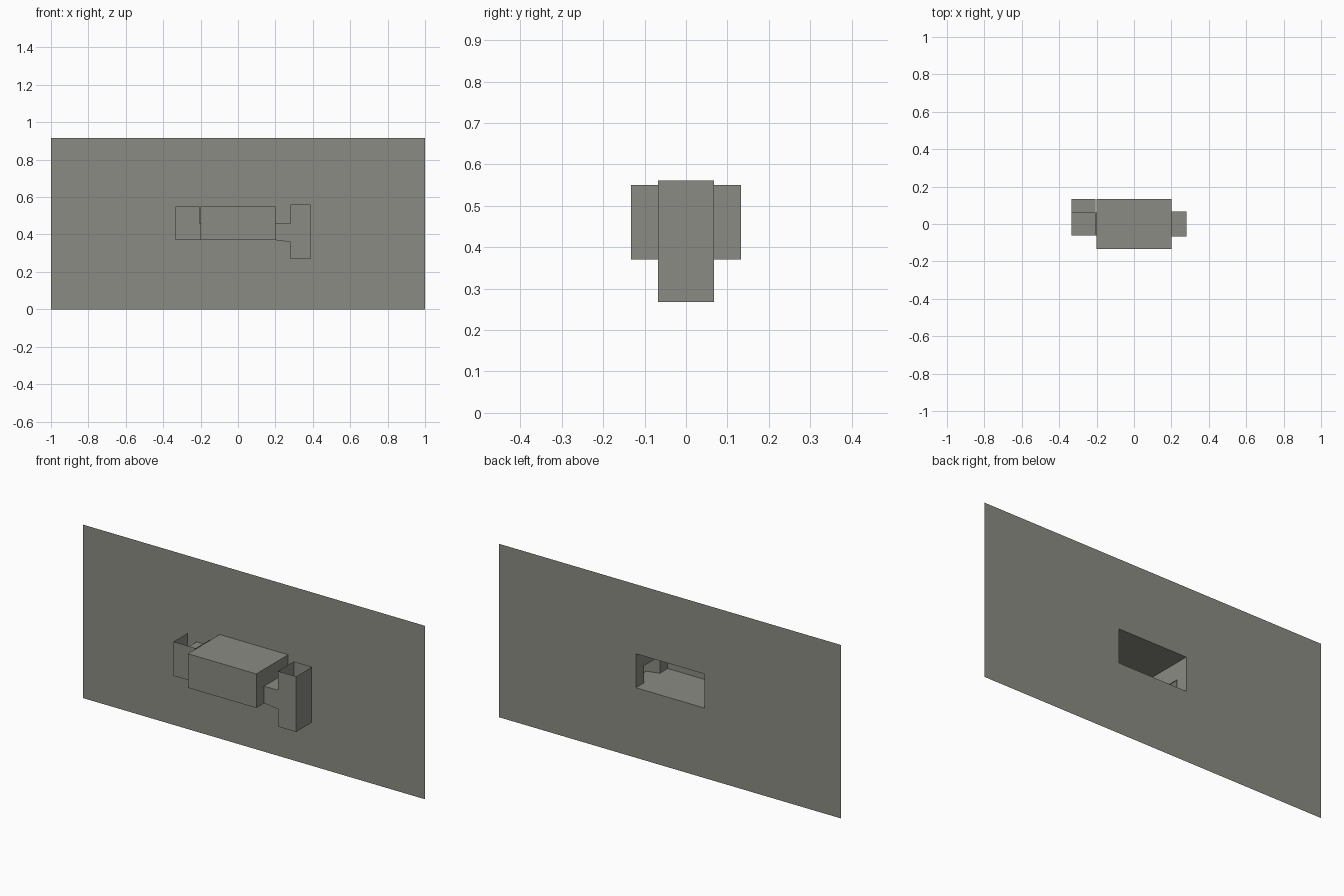
import bpy

if "Cube" in bpy.data.objects:
    bpy.data.objects.remove(bpy.data.objects["Cube"])

# One flat colour for the whole model
grey = bpy.data.materials.new("warm grey")
grey.diffuse_color = (0.26, 0.26, 0.23, 1)
grey.use_nodes = True
grey.node_tree.nodes["Principled BSDF"].inputs["Base Color"].default_value = grey.diffuse_color

# Corner order: index = 4*x + 2*y + z
SIDES = {"left": (0, 1, 3, 2), "right": (4, 6, 7, 5),
         "front": (0, 4, 5, 1), "back": (2, 3, 7, 6),
         "bottom": (0, 2, 6, 4), "top": (1, 5, 7, 3)}


def make(name, verts, faces):
    mesh = bpy.data.meshes.new(name)
    mesh.from_pydata(verts, [], faces)
    mesh.materials.append(grey)
    mesh.update()
    obj = bpy.data.objects.new(name, mesh)
    bpy.context.collection.objects.link(obj)
    return obj


def shell(name, xs, ys, zs, sides):
    """Open sheet box that has only the named sides."""
    verts = [(x, y, z) for x in xs for y in ys for z in zs]
    return make(name, verts, [SIDES[s] for s in sides.split()])


def holed_sheet(name, us, vs, place):
    """Sheet on a 3 x 3 grid with the middle cell open."""
    verts = [place(u, v) for u in us for v in vs]
    faces = [(4 * i + j, 4 * i + j + 4, 4 * i + j + 5, 4 * i + j + 1)
             for i in range(3) for j in range(3)
             if (i, j) != (1, 1) and us[i] < us[i + 1] and vs[j] < vs[j + 1]]
    return make(name, verts, faces)


BACK, W = 0.133, 0.067        # plate position, half width of the bolt
Z0, Z1, ZB = 0.37, 0.55, 0.46  # housing bottom and top, bolt top

# Thin back plate, open behind the housing
holed_sheet("back_plate", (-1, -0.2, 0.2, 1), (0, Z0, Z1, 0.917),
            lambda u, v: (u, BACK, v))

# Housing, open at the back, with a bolt opening in each end
shell("housing", (-0.2, 0.2), (-BACK, BACK), (Z0, Z1), "front top bottom")
for name, x in (("housing_left_end", -0.2), ("housing_right_end", 0.2)):
    holed_sheet(name, (-BACK, -W, W, BACK), (Z0, Z0, ZB, Z1),
                lambda u, v, x=x: (x, u, v))

# Bolt arm on the right, its underside sloping down slightly
arm = shell("bolt_arm", (0.2, 0.28), (-W, W), (Z0, ZB), "front back top bottom")
for v in arm.data.vertices:
    if v.co.x > 0.25 and v.co.z < 0.4:
        v.co.z = 0.36

# Upright knob, open at top and bottom and where the arm enters
shell("knob", (0.28, 0.387), (-W, W), (0.268, 0.561), "front back right")
holed_sheet("knob_inner_wall", (-W, -W, W, W), (0.268, 0.36, ZB, 0.561),
            lambda u, v: (0.28, u, v))

# Keeper on the left: open-topped catch and an arm back to the plate
K = (-0.335, -0.205)
Y0, Y1, ZK = -0.061, 0.062, 0.475
shell("keeper_catch", K, (Y0, Y1), (Z0, Z1), "front left bottom")
shell("keeper_inner_wall", K, (Y0, Y1), (ZB, Z1), "right")
shell("keeper_arm", K, (Y1, BACK), (Z0, ZK), "left right top bottom")
shell("bolt_tip", (-0.205, -0.2), (Y0, Y1), (Z0, ZB), "front back top bottom")
